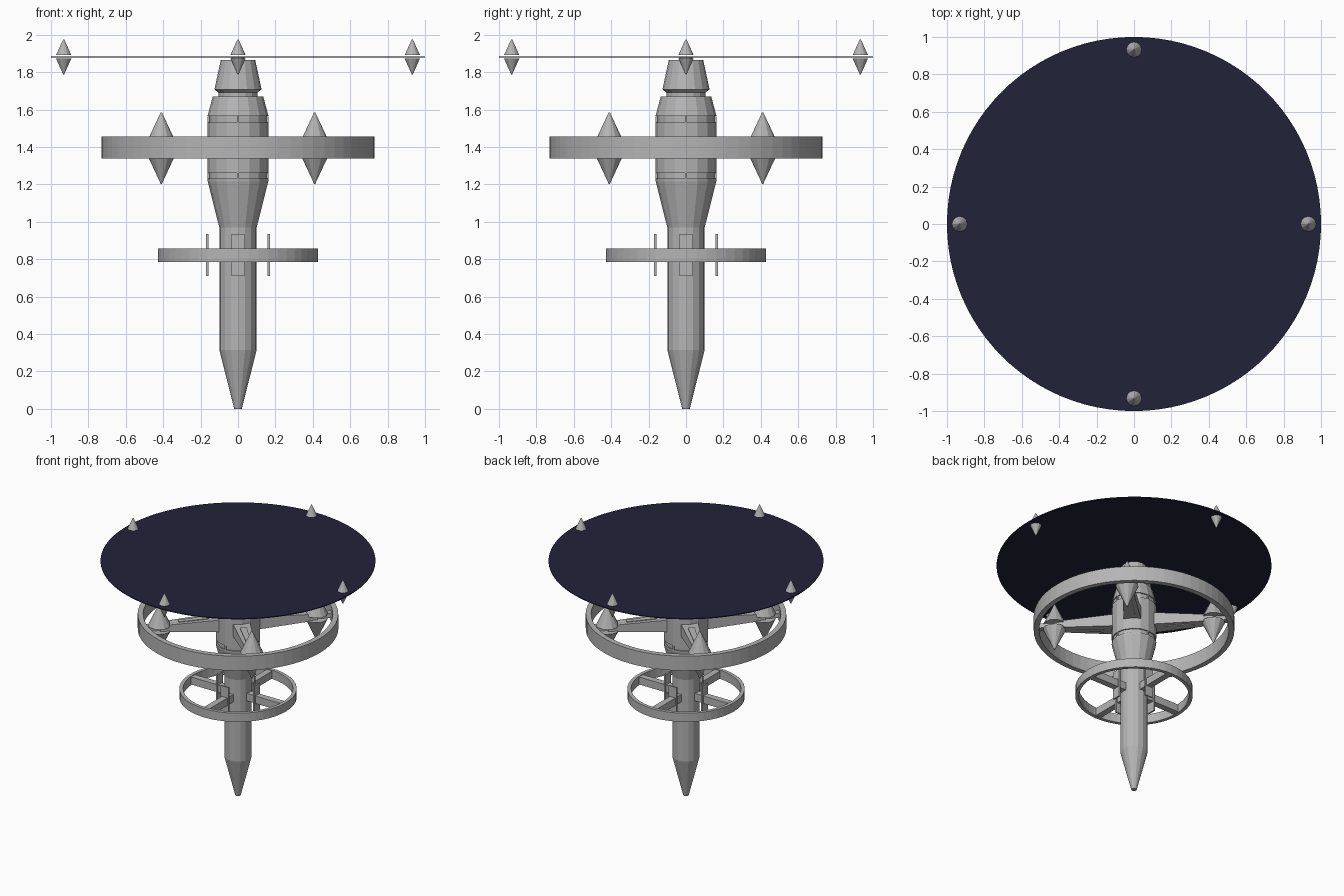
import bpy, bmesh, math
from mathutils import Matrix, Vector

if "Cube" in bpy.data.objects:
    bpy.data.objects.remove(bpy.data.objects["Cube"])

def material(name, rgb):
    m = bpy.data.materials.new(name)
    m.diffuse_color = (*rgb, 1)
    m.use_nodes = True
    m.node_tree.nodes["Principled BSDF"].inputs["Base Color"].default_value = m.diffuse_color
    return m

GREY = material("hull grey", (0.46, 0.46, 0.46))
NAVY = material("dark navy", (0.016, 0.016, 0.042))

def finish(bm, name, mat):
    bmesh.ops.recalc_face_normals(bm, faces=bm.faces)
    me = bpy.data.meshes.new(name)
    bm.to_mesh(me)
    bm.free()
    me.materials.append(mat)
    ob = bpy.data.objects.new(name, me)
    bpy.context.collection.objects.link(ob)
    return ob

def lathe(name, profile, sides, mat=GREY, at=(0, 0, 0), closed=False):
    """Revolve (radius, z) points; closed makes a hollow ring, else ends are capped."""
    bm = bmesh.new()
    rows = [[bm.verts.new((at[0] + r * math.cos(2 * math.pi * i / sides),
                           at[1] + r * math.sin(2 * math.pi * i / sides),
                           at[2] + z)) for i in range(sides)] for r, z in profile]
    pairs = list(zip(rows, rows[1:]))
    if closed:
        pairs.append((rows[-1], rows[0]))
    for a, b in pairs:
        for i in range(sides):
            j = (i + 1) % sides
            bm.faces.new((a[i], a[j], b[j], b[i]))
    if not closed:
        bm.faces.new(rows[0])
        bm.faces.new(rows[-1])
    return finish(bm, name, mat)

def beam(name, angle, r0, r1, size0, size1, z):
    """Radial tapered box from r0 to r1; sizes are (width, height)."""
    bm = bmesh.new()
    ends = []
    for r, (w, h) in ((r0, size0), (r1, size1)):
        ends.append([bm.verts.new((r, sy * w / 2, z + sz * h / 2))
                     for sy, sz in ((-1, -1), (1, -1), (1, 1), (-1, 1))])
    a, b = ends
    bm.faces.new(a)
    bm.faces.new(b)
    for i in range(4):
        j = (i + 1) % 4
        bm.faces.new((a[i], a[j], b[j], b[i]))
    bmesh.ops.rotate(bm, verts=bm.verts, matrix=Matrix.Rotation(angle, 3, 'Z'))
    return finish(bm, name, GREY)

def ring(name, outer, inner, z0, z1, sides):
    lathe(name, [(outer, z0), (outer, z1), (inner, z1), (inner, z0)], sides, closed=True)

def pod(name, at, radius, half, gap):
    """Two pointed cones, base to base with a gap between."""
    for label, s in (("upper", 1), ("lower", -1)):
        lathe(f"{name}_{label}", [(radius, s * gap), (0.003, s * half)], 12, at=at)

# central hull with grooves, shoulder and neck
lathe("central_hull", [
    (0.02, 0), (0.1, 0.315), (0.1, 0.97), (0.162, 1.215), (0.163, 1.23),
    (0.154, 1.23), (0.154, 1.262), (0.163, 1.262), (0.163, 1.53),
    (0.154, 1.53), (0.154, 1.565), (0.163, 1.565), (0.135, 1.67),
    (0.104, 1.67), (0.104, 1.69), (0.126, 1.708), (0.092, 1.865)], 16)
lathe("dish_post", [(0.035, 1.86), (0.035, 1.88)], 12)

# rings
ring("large_ring", 0.73, 0.69, 1.338, 1.455, 64)
ring("small_ring", 0.427, 0.40, 0.786, 0.856, 48)

# thin disc on top
lathe("top_disc", [(1.0, 1.877), (1.0, 1.884)], 96, NAVY)

for k in range(4):
    side = k * math.pi / 2
    diag = side + math.pi / 4
    # ribs that split the hull grooves
    for z in (1.246, 1.547):
        beam(f"groove_rib_{k}", side, 0.14, 0.163, (0.012, 0.034), (0.012, 0.034), z)
    # small ring spokes and their cross plates
    beam(f"small_spoke_{k}", side, 0.08, 0.412, (0.05, 0.06), (0.05, 0.06), 0.821)
    beam(f"spoke_plate_{k}", side, 0.159, 0.171, (0.07, 0.225), (0.07, 0.225), 0.823)
    # tapered arms carrying the large ring and pods
    beam(f"large_arm_{k}", diag, 0.12, 0.58, (0.13, 0.10), (0.07, 0.05), 1.397)
    beam(f"arm_tip_{k}", diag, 0.57, 0.70, (0.05, 0.035), (0.05, 0.035), 1.397)
    beam(f"arm_panel_{k}", diag, 0.22, 0.44, (0.05, 0.10), (0.035, 0.076), 1.397)
    d = Vector((math.cos(diag), math.sin(diag), 0)) * 0.58
    pod(f"arm_pod_{k}", (d.x, d.y, 1.394), 0.084, 0.191, 0.018)
    # small pods on the disc edge
    d = Vector((math.cos(side), math.sin(side), 0)) * 0.932
    pod(f"disc_pod_{k}", (d.x, d.y, 1.8815), 0.041, 0.093, 0.009)
